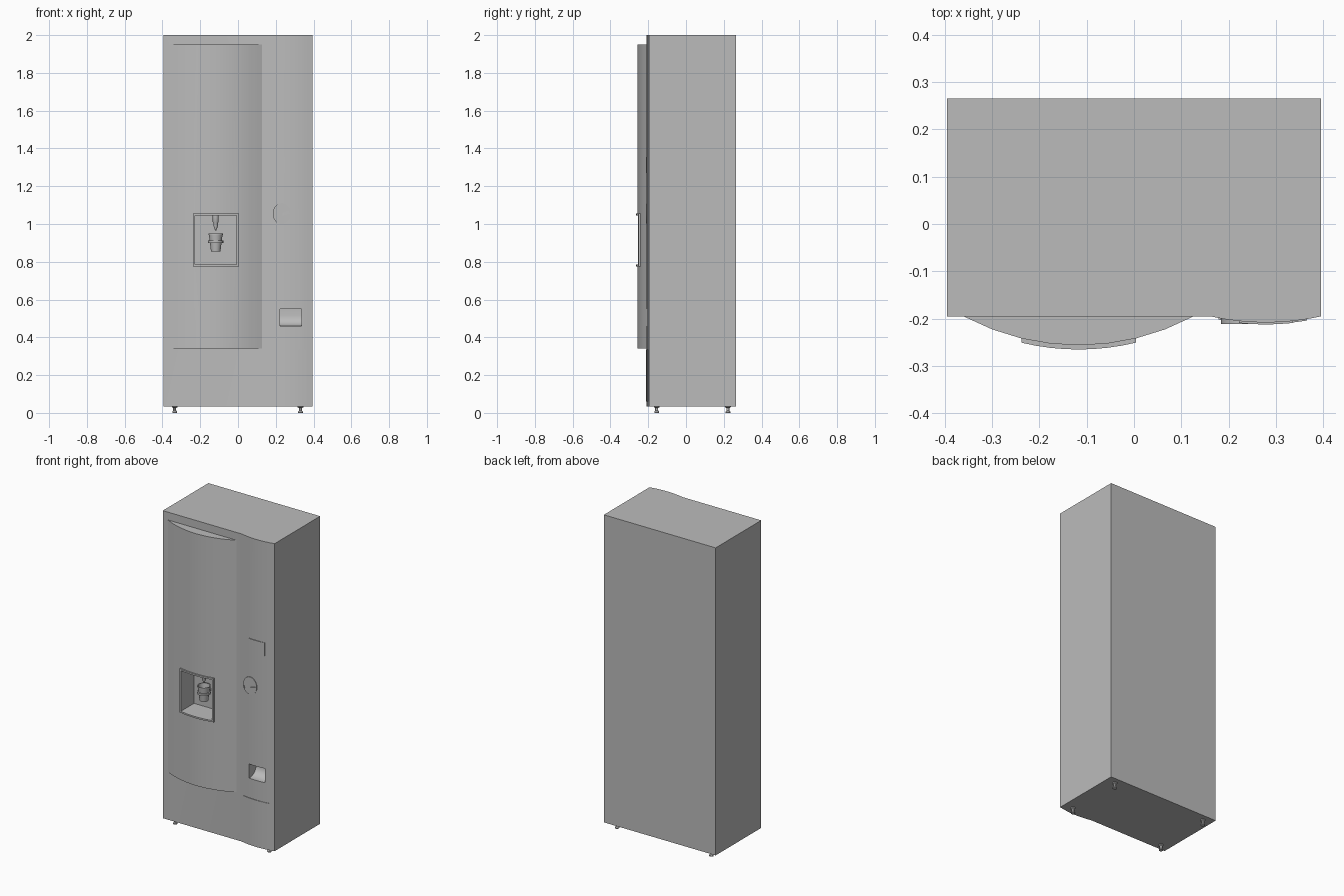
import bpy, bmesh, math
from mathutils import Matrix, Vector

if "Cube" in bpy.data.objects:
    bpy.data.objects.remove(bpy.data.objects["Cube"])

grey = bpy.data.materials.new("cabinet grey")
grey.use_nodes = True
colour = (0.5, 0.5, 0.5, 1)
grey.diffuse_color = colour
grey.node_tree.nodes["Principled BSDF"].inputs["Base Color"].default_value = colour

FRONT, BACK = -0.195, 0.265
DOOR = (-0.117, 0.243, 0.061)    # centre x, half width, bulge depth
COLUMN = (0.278, 0.117, 0.013)


def activate(ob):
    bpy.ops.object.select_all(action="DESELECT")
    ob.select_set(True)
    bpy.context.view_layer.objects.active = ob


def finish(name, bm):
    bmesh.ops.recalc_face_normals(bm, faces=bm.faces[:])
    mesh = bpy.data.meshes.new(name)
    bm.to_mesh(mesh)
    bm.free()
    mesh.materials.append(grey)
    ob = bpy.data.objects.new(name, mesh)
    bpy.context.collection.objects.link(ob)
    return ob


def extrude(name, points, shift):
    """Closed outline pulled along a vector."""
    bm = bmesh.new()
    face = bm.faces.new([bm.verts.new(p) for p in points])
    top = bmesh.ops.extrude_face_region(bm, geom=[face])["geom"]
    bmesh.ops.translate(bm, vec=Vector(shift),
                        verts=[g for g in top if isinstance(g, bmesh.types.BMVert)])
    return finish(name, bm)


def box(name, x, y, z):
    outline = [(x[0], y[0], z[0]), (x[1], y[0], z[0]), (x[1], y[1], z[0]), (x[0], y[1], z[0])]
    return extrude(name, outline, (0, 0, z[1] - z[0]))


def lathe(name, profile, x, y, sides=20):
    """Radius and height pairs turned about a vertical axis."""
    bm = bmesh.new()
    rings = []
    for r, z in profile:
        rings.append([bm.verts.new((x + r * math.cos(a), y + r * math.sin(a), z))
                      for a in (math.tau * i / sides for i in range(sides))])
    for low, high in zip(rings, rings[1:]):
        for i in range(sides):
            j = (i + 1) % sides
            bm.faces.new((low[i], low[j], high[j], high[i]))
    bm.faces.new(rings[0])
    bm.faces.new(rings[-1])
    return finish(name, bm)


def arc(shape, x0, x1, z, n=8, out=0.0):
    """Points along a shallow bulge, from x0 to x1."""
    cx, half, sag = shape
    r = (half * half + sag * sag) / (2 * sag)
    xs = [x0 + (x1 - x0) * i / n for i in range(n + 1)]
    return [(x, FRONT - sag - out + r - math.sqrt(max(r * r - (x - cx) ** 2, 0)), z) for x in xs]


def bulge(name, shape, x0, x1, z0, z1, back, out=0.0, n=8):
    points = arc(shape, x0, x1, z0, n, out) + [(x1, back, z0), (x0, back, z0)]
    return extrude(name, points, (0, 0, z1 - z0))


def cut(ob, cutter):
    mod = ob.modifiers.new("cut", "BOOLEAN")
    mod.operation, mod.solver, mod.object = "DIFFERENCE", "EXACT", cutter
    activate(ob)
    bpy.ops.object.modifier_apply(modifier=mod.name)


def drop(*cutters):
    for c in cutters:
        bpy.data.objects.remove(c)


# Cabinet with the curved control column built into its front
x0, x1 = COLUMN[0] - COLUMN[1], COLUMN[0] + COLUMN[1]
outline = [(-x1, BACK, 0.035), (-x1, FRONT, 0.035)] + arc(COLUMN, x0, x1, 0.035) + [(x1, BACK, 0.035)]
cabinet = extrude("cabinet", outline, (0, 0, 1.965))

# Bowed door panel and raised rim of the dispensing bay
door = bulge("door_panel", DOOR, DOOR[0] - DOOR[1], DOOR[0] + DOOR[1], 0.34, 1.95, FRONT)
rim = bulge("bay_rim", DOOR, -0.238, 0.004, 0.775, 1.055, -0.225, 0.009)

# Dispensing bay pocket
pocket = box("bay_cutter", (-0.227, -0.007), (-0.4, -0.12), (0.785, 1.045))
for ob in (cabinet, door, rim):
    cut(ob, pocket)

# Coin return tray: a pocket with a curved floor
tray_profile = [(0.222, -0.3, 0.55), (0.222, -0.135, 0.55), (0.222, -0.135, 0.515)]
for i in range(1, 7):
    a = math.pi / 2 * i / 6
    tray_profile.append((0.222, -0.195 + 0.06 * math.cos(a), 0.515 - 0.055 * math.sin(a)))
tray_profile.append((0.222, -0.3, 0.46))
tray = extrude("tray_cutter", tray_profile, (0.113, 0, 0))
cut(cabinet, tray)
drop(pocket, tray)

# Thin plates on the column
display = bulge("display_plate", COLUMN, 0.222, 0.335, 1.27, 1.355, -0.2, 0.004)
kick = bulge("lower_cover", COLUMN, 0.178, 0.365, 0.06, 0.335, -0.196, 0.003)

# Round coin plate with a slanted slot
dial_points = [(0.232 + 0.048 * math.cos(t), -0.199, 1.055 + 0.056 * math.sin(t))
               for t in (math.tau * i / 24 for i in range(24))]
dial = extrude("coin_plate", dial_points, (0, -0.012, 0))
slot = box("slot_cutter", (-0.042, 0.042), (-0.02, 0.006), (-0.007, 0.007))
slot.data.transform(Matrix.Translation((0.23, -0.212, 1.05)) @ Matrix.Rotation(math.radians(-17), 4, "Y"))
cut(dial, slot)
drop(slot)

# Nozzle, cup and cup holder inside the bay
CX, CY = -0.118, -0.175
nozzle = lathe("nozzle", [(0.016, 1.046), (0.016, 1.012), (0.012, 1.005), (0.012, 0.99), (0.003, 0.966)], CX, CY)
cup = lathe("cup", [(0.025, 0.855), (0.036, 0.943), (0.039, 0.943), (0.039, 0.95),
                    (0.034, 0.95), (0.023, 0.862)], CX, CY)
holder = lathe("cup_holder_ring", [(0.036, 0.9), (0.04, 0.9), (0.04, 0.912), (0.036, 0.912)], CX, CY)
arm = box("cup_holder_arm", (CX - 0.012, CX + 0.012), (CY + 0.03, -0.118), (0.895, 0.915))

# Levelling feet
feet = []
for side, sx in (("left", 0.331), ("right", -0.335)):
    for end, y in (("front", -0.155), ("back", 0.222)):
        feet.append(lathe(f"{end}_{side}_foot",
                          [(0.013, 0), (0.013, 0.006), (0.008, 0.012), (0.008, 0.026),
                           (0.015, 0.03), (0.015, 0.036)], sx, y, 12))

# Soft shading with crisp edges
for ob in [cabinet, door, rim, display, kick, dial, nozzle, cup, holder] + feet:
    activate(ob)
    bpy.ops.object.shade_smooth_by_angle(angle=math.radians(30))
